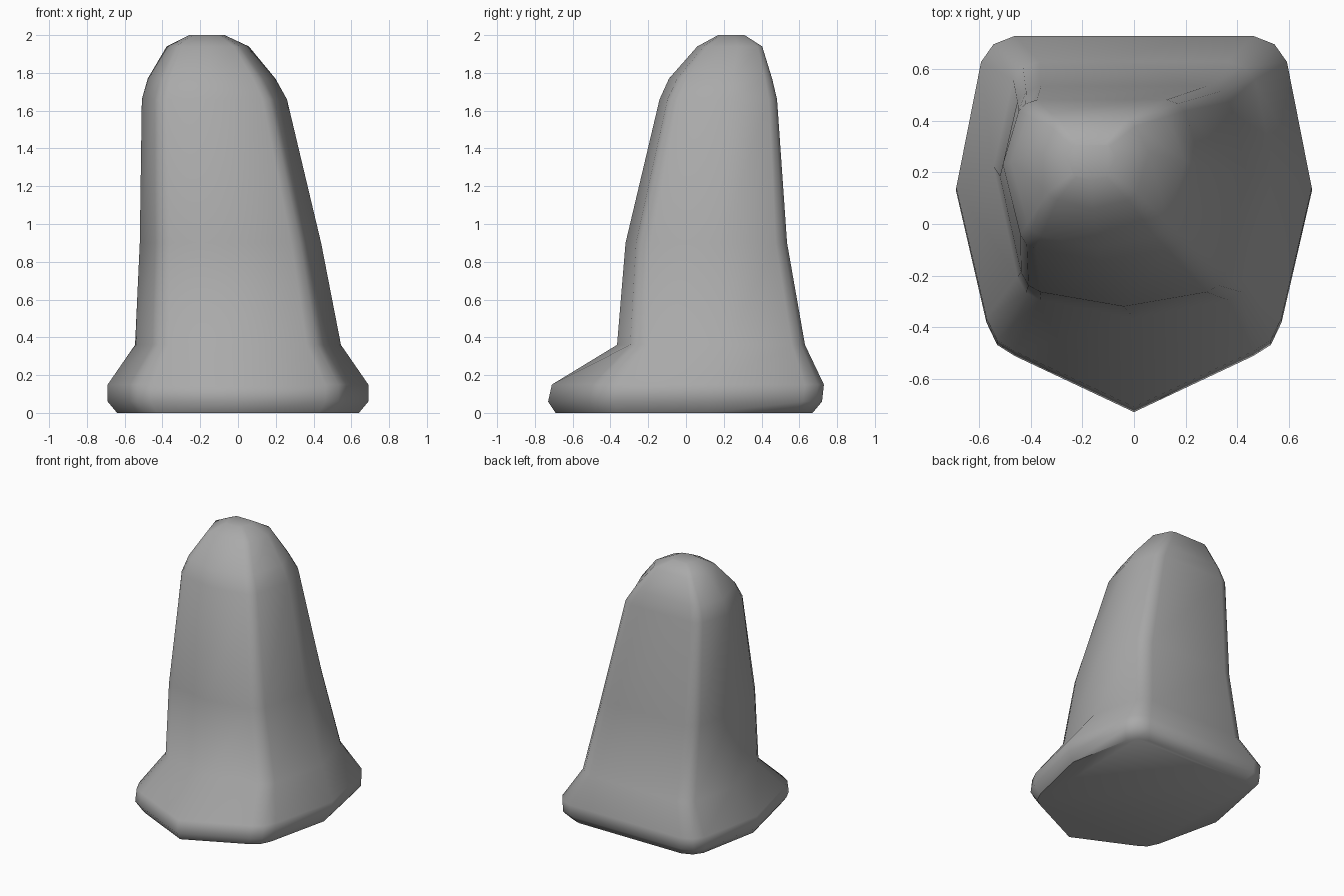
import bpy
import math

default = bpy.data.objects.get("Cube")
if default:
    bpy.data.objects.remove(default, do_unlink=True)

# Single stone-grey material
grey = bpy.data.materials.new("stone_grey")
grey.use_nodes = True
colour = (0.4, 0.4, 0.4, 1)
grey.diffuse_color = colour
grey.node_tree.nodes["Principled BSDF"].inputs["Base Color"].default_value = colour


def section(z, left, right, front, back, shoulder, roundness):
    """Shield-shaped outline with bevelled corners, fitted to the given bounds."""
    half = [(0.67, 1), (0.79, 0.955), (0.86, 0.86), (1, 0.18),
            (0.83, shoulder + 0.18), (0.77, shoulder + 0.06), (0.67, shoulder)]
    outline = half + [(0, -1)] + [(-u, v) for u, v in reversed(half)]
    points = []
    for u, v in outline:
        pull = 1 + roundness * (1 / math.hypot(u, v) - 1)
        points.append(((left + right) / 2 + u * pull * (right - left) / 2,
                       (front + back) / 2 + v * pull * (back - front) / 2, z))
    return points


# Sections: height, left, right, front, back, front shoulder, roundness
sections = [
    (0.0, -0.64, 0.64, -0.69, 0.67, -0.7, 0),
    (0.06, -0.69, 0.69, -0.73, 0.72, -0.7, 0),
    (0.15, -0.69, 0.69, -0.71, 0.73, -0.7, 0),
    (0.36, -0.545, 0.545, -0.365, 0.63, -0.86, 0),
    (0.9, -0.52, 0.44, -0.32, 0.535, -0.87, 0),
    (1.66, -0.51, 0.26, -0.14, 0.49, -0.88, 0.15),
    (1.77, -0.48, 0.2, -0.09, 0.475, -0.88, 0.4),
    (1.94, -0.38, 0.06, 0.06, 0.425, -0.88, 0.7),
    (2.0, -0.26, -0.07, 0.17, 0.32, -0.88, 0.8),
]

# Leaning pillar with a flared foot, skinned through the sections
rings = [section(*s) for s in sections]
count = len(rings[0])
verts = [p for ring in rings for p in ring]
faces = []
for level in range(len(rings) - 1):
    for i in range(count):
        j = (i + 1) % count
        a, b = level * count, (level + 1) * count
        faces.append((a + j, a + i, b + i, b + j))
faces.append(tuple(range(count)))
faces.append(tuple(reversed(range(len(verts) - count, len(verts)))))

mesh = bpy.data.meshes.new("leaning_pillar")
mesh.from_pydata(verts, [], faces)
mesh.materials.append(grey)
mesh.update()
pillar = bpy.data.objects.new("leaning_pillar", mesh)
bpy.context.collection.objects.link(pillar)

# Smooth flanks, crisp underside
bpy.ops.object.select_all(action='DESELECT')
pillar.select_set(True)
bpy.context.view_layer.objects.active = pillar
bpy.ops.object.shade_smooth_by_angle(angle=math.radians(48))
